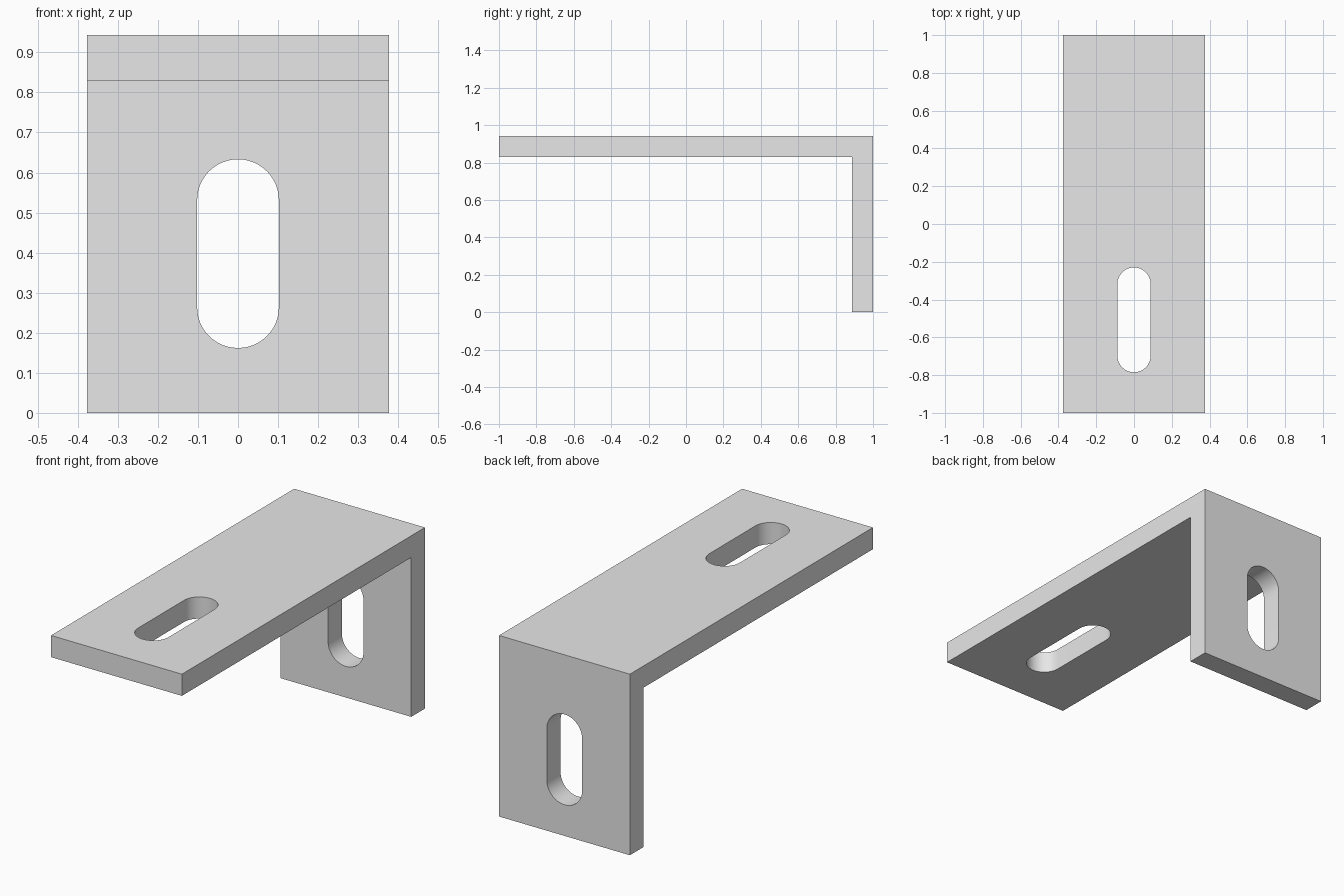
import bpy, math
from mathutils import Matrix, Vector

default = bpy.data.objects.get("Cube")
if default:
    bpy.data.objects.remove(default, do_unlink=True)

HALF_W, HEIGHT, THICK = 0.377, 0.943, 0.113

steel = bpy.data.materials.new("light_grey_metal")
steel.use_nodes = True
steel.diffuse_color = (0.8, 0.8, 0.8, 1)
steel.node_tree.nodes["Principled BSDF"].inputs["Base Color"].default_value = (0.8, 0.8, 0.8, 1)


def prism(name, outline, depth, matrix):
    """Extrude a flat outline along its local z, centred, then place it."""
    n = len(outline)
    verts = [matrix @ Vector((a, b, s * depth / 2)) for s in (-1, 1) for a, b in outline]
    faces = [tuple(reversed(range(n))), tuple(range(n, 2 * n))]
    faces += [(i, (i + 1) % n, (i + 1) % n + n, i + n) for i in range(n)]
    mesh = bpy.data.meshes.new(name)
    mesh.from_pydata(verts, [], faces)
    mesh.materials.append(steel)
    obj = bpy.data.objects.new(name, mesh)
    bpy.context.scene.collection.objects.link(obj)
    return obj


def slot_outline(radius, low, high, steps=24):
    """Rounded slot running along the second axis."""
    points = []
    for start, centre in ((0, high - radius), (math.pi, low + radius)):
        for i in range(steps + 1):
            a = start + math.pi * i / steps
            points.append((radius * math.cos(a), centre + radius * math.sin(a)))
    return points


# Bent plate: L profile in the y-z plane, extruded across x
profile = [(-1, HEIGHT - THICK), (1 - THICK, HEIGHT - THICK), (1 - THICK, 0),
           (1, 0), (1, HEIGHT), (-1, HEIGHT)]
across_x = Matrix(((0, 0, 1), (1, 0, 0), (0, 1, 0))).to_4x4()
bracket = prism("angle_bracket", profile, 2 * HALF_W, across_x)

# Slot through the top arm and slot through the upright arm
top_slot = prism("top_slot_cutter", slot_outline(0.088, -0.785, -0.23), 0.4,
                 Matrix.Translation((0, 0, HEIGHT - THICK / 2)))
upright_slot = prism("upright_slot_cutter", slot_outline(0.102, 0.162, 0.633), 0.4,
                     Matrix.Translation((0, 1 - THICK / 2, 0)) @ Matrix.Rotation(math.pi / 2, 4, 'X'))

bpy.ops.object.select_all(action='DESELECT')
bpy.context.view_layer.objects.active = bracket
bracket.select_set(True)
for cutter in (top_slot, upright_slot):
    cutter.hide_render = True
    mod = bracket.modifiers.new("cut_slot", 'BOOLEAN')
    mod.operation = 'DIFFERENCE'
    mod.solver = 'EXACT'
    mod.object = cutter
    bpy.ops.object.modifier_apply(modifier=mod.name)
    bpy.data.objects.remove(cutter, do_unlink=True)

# Smooth slot ends, crisp plate edges
bpy.ops.object.shade_smooth_by_angle(angle=math.radians(30))
